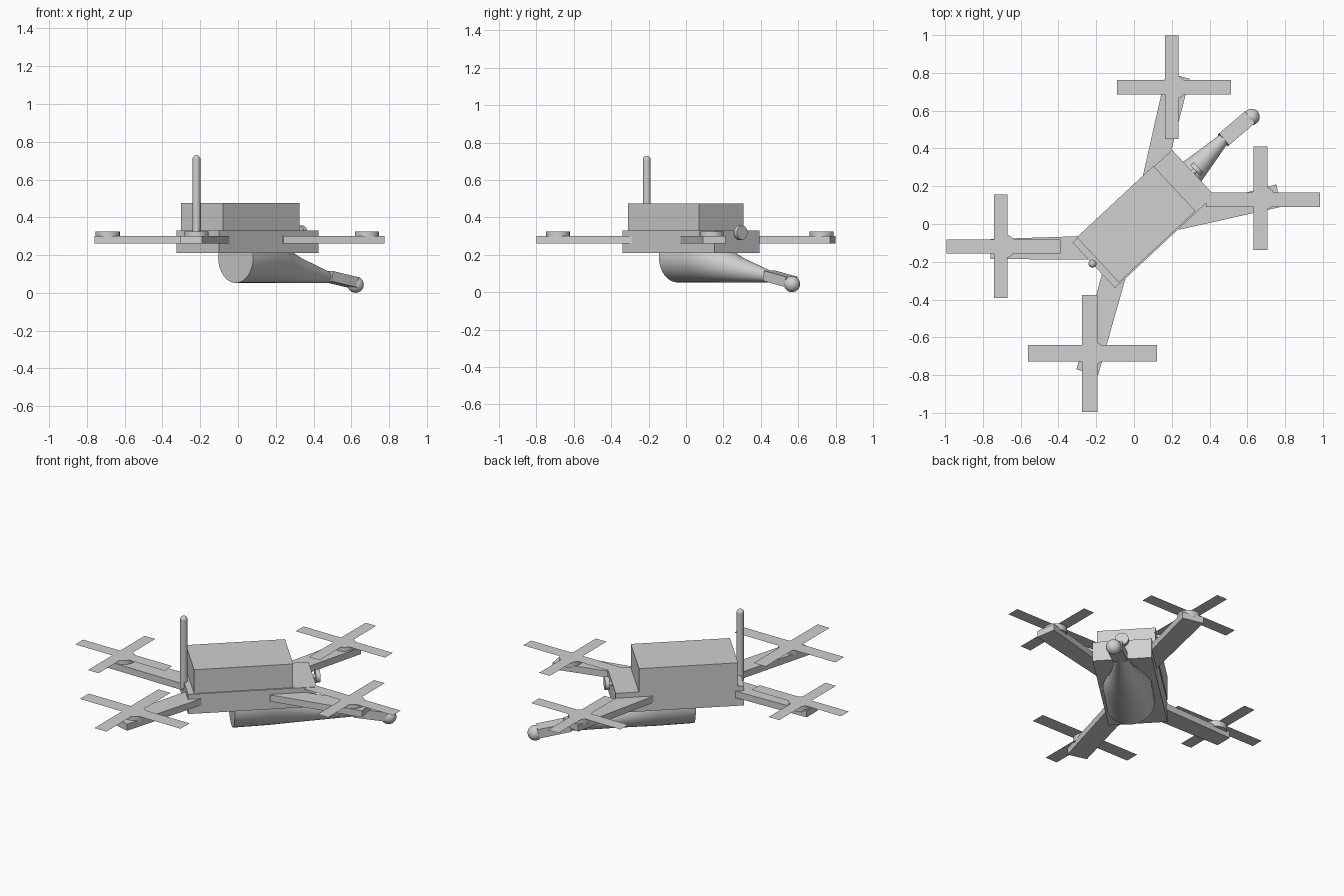
import bpy, bmesh, math
from mathutils import Vector, Matrix

cube = bpy.data.objects.get("Cube")
if cube:
    bpy.data.objects.remove(cube, do_unlink=True)

grey = bpy.data.materials.new("plain_grey")
grey.use_nodes = True
COLOUR = (0.63, 0.63, 0.63, 1)
grey.diffuse_color = COLOUR
grey.node_tree.nodes["Principled BSDF"].inputs["Base Color"].default_value = COLOUR

# The hull points along this heading; u runs forward, v to its side
HEADING = Matrix.Rotation(math.radians(43), 4, 'Z')


def hull(u, v, z):
    return HEADING @ Vector((u, v, z))


def finish(name, bm, smooth=False):
    bmesh.ops.recalc_face_normals(bm, faces=bm.faces)
    mesh = bpy.data.meshes.new(name)
    bm.to_mesh(mesh)
    bm.free()
    mesh.materials.append(grey)
    ob = bpy.data.objects.new(name, mesh)
    bpy.context.collection.objects.link(ob)
    if smooth:
        bpy.ops.object.select_all(action='DESELECT')
        ob.select_set(True)
        bpy.context.view_layer.objects.active = ob
        bpy.ops.object.shade_smooth_by_angle(angle=math.radians(40))
    return ob


def slab(name, outline, z0, z1):
    """Extrude a flat outline from z0 up to z1."""
    bm = bmesh.new()
    face = bm.faces.new([bm.verts.new((p[0], p[1], z0)) for p in outline])
    ext = bmesh.ops.extrude_face_region(bm, geom=[face])
    top = [g for g in ext["geom"] if isinstance(g, bmesh.types.BMVert)]
    bmesh.ops.translate(bm, verts=top, vec=(0, 0, z1 - z0))
    return finish(name, bm)


def hull_box(name, u0, u1, v0, v1, z0, z1):
    corners = [hull(u, v, 0) for u, v in ((u0, v0), (u1, v0), (u1, v1), (u0, v1))]
    return slab(name, corners, z0, z1)


def blade(name, cx, cy, half_x, half_y, z):
    """Flat blade made of one face."""
    bm = bmesh.new()
    bmesh.ops.create_grid(bm, x_segments=1, y_segments=1, size=1,
                          matrix=Matrix.Translation((cx, cy, z))
                          @ Matrix.Diagonal((half_x, half_y, 1, 1)))
    ob = finish(name, bm)
    if ob.data.polygons[0].normal.z < 0:
        ob.data.flip_normals()


def rod(name, a, b, r, segments=24):
    """Cylinder between two points."""
    a, b = Vector(a), Vector(b)
    axis = b - a
    turn = axis.to_track_quat('Z', 'Y').to_matrix().to_4x4()
    bm = bmesh.new()
    bmesh.ops.create_cone(bm, cap_ends=True, segments=segments, radius1=r, radius2=r,
                          depth=axis.length, matrix=Matrix.Translation((a + b) / 2) @ turn)
    return finish(name, bm, True)


def ball(name, centre, r):
    bm = bmesh.new()
    bmesh.ops.create_uvsphere(bm, u_segments=24, v_segments=16, radius=r,
                              matrix=Matrix.Translation(centre))
    return finish(name, bm, True)


# Hull: lower tray and upper housing
hull_box("lower_body", -0.305, 0.415, -0.18, 0.15, 0.21, 0.33)
hull_box("upper_body", -0.27, 0.285, -0.172, 0.155, 0.33, 0.475)

# Arms, with roots buried in the lower body
arms = {
    "left_front": [(-0.15, -0.19), (-0.15, -0.06), (-0.76, -0.08), (-0.76, -0.185)],
    "back": [(0.03, 0.18), (0.17, 0.28), (0.295, 0.77), (0.17, 0.80)],
    "right": [(0.17, 0.0), (0.24, 0.08), (0.385, 0.11), (0.755, 0.21),
              (0.775, 0.09), (0.24, -0.03)],
    "front": [(-0.15, -0.19), (-0.02, -0.2), (-0.19, -0.80), (-0.305, -0.77)],
}
for side, outline in arms.items():
    slab(side + "_arm", outline, 0.26, 0.30)

# Motors and crossed propeller blades: motor centre, blade crossing, size
rotors = {
    "left_front": ((-0.69, -0.118), (-0.705, -0.119), 1),
    "back": ((0.212, 0.725), (0.2, 0.724), 1),
    "right": ((0.683, 0.137), (0.67, 0.129), 1),
    "front": ((-0.22, -0.685), (-0.235, -0.685), 1.13),
}
BLADE_Z = 0.328
for side, ((mx, my), (px, py), size) in rotors.items():
    rod(side + "_motor", (mx, my, 0.29), (mx, my, 0.325), 0.064)
    blade(side + "_blade_across", mx, py, 0.302 * size, 0.038 * size, BLADE_Z)
    blade(side + "_blade_along", px, my, 0.036 * size, 0.274 * size, BLADE_Z)

# Antenna at the rear
rod("antenna", (-0.22, -0.21, 0.29), (-0.22, -0.21, 0.705), 0.021, 16)
ball("antenna_tip", (-0.22, -0.21, 0.708), 0.021)

# Lens on the nose with its short stem
rod("nose_lens", hull(0.43, -0.013, 0.318), hull(0.455, -0.013, 0.318), 0.038)
rod("lens_stem", hull(0.40, -0.013, 0.315), hull(0.44, -0.013, 0.315), 0.014, 16)

# Pod below: straight barrel narrowing forward over a level underside
SIDES = 32
bm = bmesh.new()
rings = []
for u, v, r in ((-0.04, -0.025, 0.136), (0.16, -0.018, 0.136), (0.30, -0.012, 0.097),
                (0.43, -0.007, 0.068), (0.66, 0.005, 0.03)):
    angles = [math.tau * i / SIDES for i in range(SIDES)]
    rings.append([bm.verts.new(hull(u, v + r * math.cos(t), 0.052 + r + r * math.sin(t)))
                  for t in angles])
for one, two in zip(rings, rings[1:]):
    for i in range(SIDES):
        j = (i + 1) % SIDES
        bm.faces.new((one[i], one[j], two[j], two[i]))
bm.faces.new(rings[0])
bm.faces.new(rings[-1])
finish("pod", bm, True)

# Block and ball at the pod's tip
bm = bmesh.new()
a, b = hull(0.65, 0.003, 0.088), hull(0.83, -0.005, 0.055)
turn = (b - a).to_track_quat('X', 'Z').to_matrix().to_4x4()
bmesh.ops.create_cube(bm, size=1, matrix=Matrix.Translation((a + b) / 2) @ turn
                      @ Matrix.Diagonal(((b - a).length, 0.082, 0.055, 1)))
finish("pod_end_block", bm)
ball("pod_ball", (0.623, 0.567, 0.043), 0.043)
